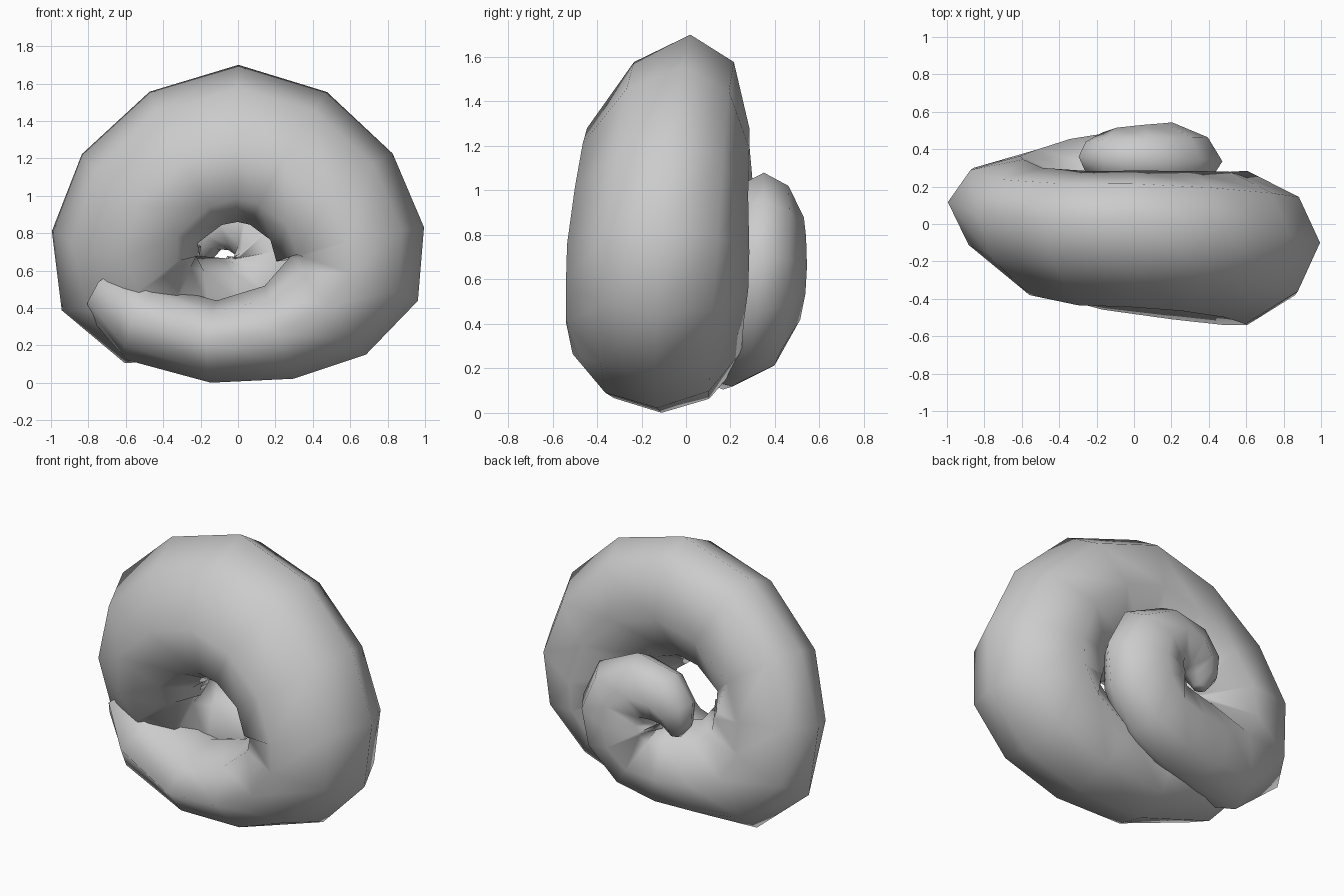
import bpy, bmesh, math
from mathutils import Vector

if "Cube" in bpy.data.objects:
    bpy.data.objects.remove(bpy.data.objects["Cube"])

# Spiral path: x, y, z, radial half-width, depth half-width
PATH = [
    (-.69, .03, .49, .17, .25), (-.50, -.05, .32, .22, .31), (-.13, -.11, .22, .22, .35),
    (.22, -.13, .27, .26, .38), (.48, -.14, .41, .33, .40), (.60, -.13, .57, .385, .41),
    (.60, -.125, .74, .405, .41), (.50, -.11, .995, .40, .39), (.27, -.09, 1.20, .41, .375),
    (0, -.08, 1.28, .42, .365), (-.28, -.075, 1.20, .405, .36), (-.525, -.04, .985, .39, .345),
    (-.60, .02, .745, .40, .335), (-.57, .065, .56, .41, .31), (-.43, .12, .42, .36, .295),
    (-.25, .19, .40, .28, .28), (-.05, .25, .405, .265, .25), (.10, .29, .45, .26, .23),
    (.19, .32, .57, .27, .22), (.20, .335, .68, .275, .21), (.16, .345, .80, .25, .195),
    (.04, .35, .88, .205, .18), (-.10, .355, .86, .18, .16), (-.17, .36, .79, .15, .13),
    (-.19, .36, .72, .10, .095), (-.18, .36, .65, .04, .04)]
SIDES = 8

bm = bmesh.new()
pts = [Vector(p[:3]) for p in PATH]
rings = []
for i, p in enumerate(pts):
    # Cross-section: one corner points outward, leaning back around the big whorl
    tan = (pts[min(i + 1, len(pts) - 1)] - pts[max(i - 1, 0)]).normalized()
    out = tan.cross(Vector((0, 1, 0))).normalized() * -1
    side = tan.cross(out).normalized()
    if side.y < 0:
        side.negate()
    r, depth = PATH[i][3:]
    lean = .1 * max(0, min((i - 5) / 4, 1, (16 - i) / 4))
    ring = []
    for k in range(SIDES):
        a = math.tau * k / SIDES
        soft = .87 if k % 2 else 1
        d = depth * math.sin(a) * soft + lean * math.cos(a)
        ring.append(bm.verts.new(p + out * r * math.cos(a) + side * d))
    rings.append(ring)

# Tube skin and end caps
for a, b in zip(rings, rings[1:]):
    for k in range(SIDES):
        j = (k + 1) % SIDES
        bm.faces.new((a[k], a[j], b[j], b[k]))
bm.faces.new(rings[0])
bm.faces.new(rings[-1])
bmesh.ops.recalc_face_normals(bm, faces=bm.faces)
for f in bm.faces:
    f.smooth = True

me = bpy.data.meshes.new("spiral_shell")
bm.to_mesh(me)
bm.free()
bpy.context.collection.objects.link(bpy.data.objects.new("spiral_shell", me))
